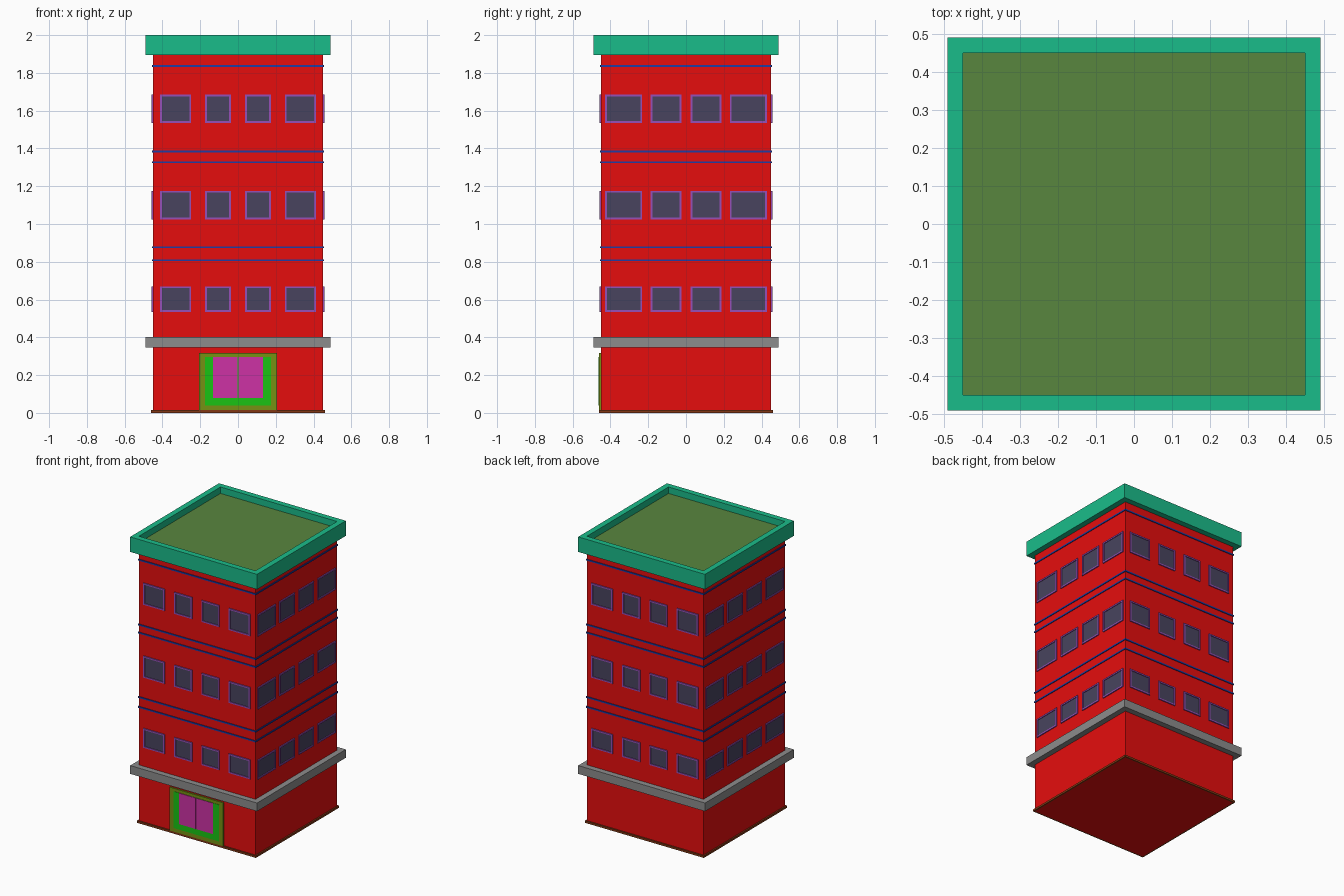
import bpy, bmesh
from math import radians
from mathutils import Matrix

if "Cube" in bpy.data.objects:
    bpy.data.objects.remove(bpy.data.objects["Cube"])


def material(name, rgb):
    m = bpy.data.materials.new(name)
    lin = [((c / 255 + 0.055) / 1.055) ** 2.4 if c > 10 else c / 255 / 12.92 for c in rgb]
    m.diffuse_color = (*lin, 1)
    m.use_nodes = True
    m.node_tree.nodes["Principled BSDF"].inputs["Base Color"].default_value = m.diffuse_color
    return m


RED = material("red_wall", (230, 13, 13))
TEAL = material("teal", (26, 188, 138))
ROOF = material("roof_green", (88, 134, 62))
GREY = material("grey", (140, 140, 140))
BLUE = material("blue", (30, 60, 165))
PURPLE = material("purple", (150, 80, 185))
GLASS = material("glass", (72, 68, 94))
OLIVE = material("olive", (118, 145, 20))
GREEN = material("green", (25, 195, 20))
PINK = material("pink", (205, 50, 165))
BROWN = material("brown", (130, 55, 20))


def box(bm, u0, u1, v0, v1, w0, w1, mat=Matrix()):
    m = mat @ Matrix.Translation(((u0 + u1) / 2, (v0 + v1) / 2, (w0 + w1) / 2))
    bmesh.ops.create_cube(bm, size=1, matrix=m @ Matrix.Diagonal((u1 - u0, v1 - v0, w1 - w0, 1)))


def ring(bm, u0, u1, v0, v1, t, w0, w1, mat=Matrix()):
    """Rectangular frame of border width t, from depth w0 to w1."""
    def loop(d, w):
        pts = [(u0 + d, v0 + d, w), (u1 - d, v0 + d, w), (u1 - d, v1 - d, w), (u0 + d, v1 - d, w)]
        return [bm.verts.new(mat @ Matrix.Translation(p).translation) for p in pts]
    loops = [loop(0, w0), loop(0, w1), loop(t, w1), loop(t, w0)]
    for a, b in zip(loops, loops[1:] + loops[:1]):
        for i in range(4):
            j = (i + 1) % 4
            bm.faces.new((a[i], a[j], b[j], b[i]))


def finish(name, bm, mat):
    bmesh.ops.recalc_face_normals(bm, faces=bm.faces)
    me = bpy.data.meshes.new(name)
    bm.to_mesh(me)
    bm.free()
    me.materials.append(mat)
    bpy.context.collection.objects.link(bpy.data.objects.new(name, me))


def part(name, fn, mat, *args):
    bm = bmesh.new()
    fn(bm, *args)
    finish(name, bm, mat)


def wall(k):
    """Wall frame: u along the wall, v up, w outwards; k quarter turns from the front."""
    return Matrix.Rotation(radians(90 * k), 4, 'Z') @ Matrix.Rotation(radians(90), 4, 'X')


H = 0.45

# Main block, roof, parapet, ledge and plinth
part("main_walls", box, RED, -H, H, -H, H, 0, 1.9)
part("roof_deck", box, ROOF, -H, H, -H, H, 1.9, 1.955)
part("parapet", ring, TEAL, -0.49, 0.49, -0.49, 0.49, 0.04, 1.895, 2.0)
part("ledge", ring, GREY, -0.49, 0.49, -0.49, 0.49, 0.04, 0.345, 0.403)
part("plinth", ring, BROWN, -0.46, 0.46, -0.46, 0.46, 0.01, 0, 0.014)

# Blue string courses
bm = bmesh.new()
for z in (0.808, 0.877, 1.327, 1.383, 1.836):
    ring(bm, -0.455, 0.455, -0.455, 0.455, 0.005, z - 0.005, z + 0.005)
finish("string_courses", bm, BLUE)

# Windows on all four walls; the side walls have wider windows
floors = ((0.535, 0.67), (1.025, 1.176), (1.534, 1.685))
narrow = ((0.037, 0.174), (0.248, 0.413))
wide = ((0.024, 0.188), (0.232, 0.429))
for k, side in enumerate(("front", "right", "back", "left")):
    frames, panes = bmesh.new(), bmesh.new()
    for v0, v1 in floors:
        for a, b in (wide if k % 2 else narrow):
            for u0, u1 in ((a, b), (-b, -a)):
                ring(frames, u0, u1, v0, v1, 0.01, H, H + 0.007, wall(k))
                box(panes, u0 + 0.01, u1 - 0.01, v0 + 0.01, v1 - 0.01, H - 0.005, H + 0.002, wall(k))
    finish(side + "_window_frames", frames, PURPLE)
    finish(side + "_window_panes", panes, GLASS)

# Entrance: outer frame, inner surround and double door
part("door_frame", box, OLIVE, -0.206, 0.206, 0.014, 0.317, H - 0.01, H + 0.01, wall(0))
part("door_surround", box, GREEN, -0.175, 0.175, 0.04, 0.296, H, H + 0.012, wall(0))
bm = bmesh.new()
for u0, u1 in ((-0.132, -0.002), (0.002, 0.132)):
    box(bm, u0, u1, 0.08, 0.296, H, H + 0.014, wall(0))
finish("double_door", bm, PINK)
